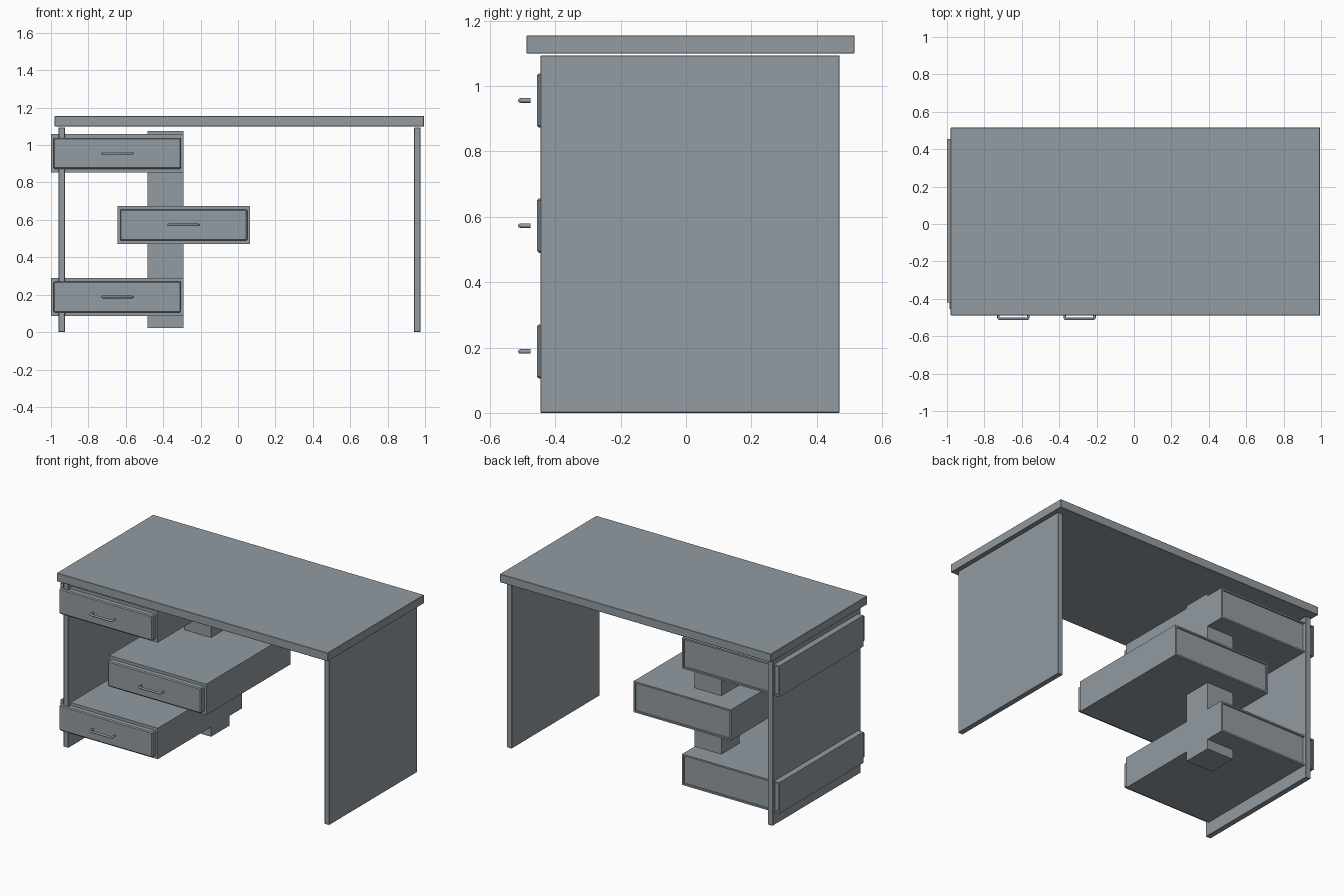
import bpy, bmesh
from mathutils import Vector

if "Cube" in bpy.data.objects:
    bpy.data.objects.remove(bpy.data.objects["Cube"])

grey = bpy.data.materials.new("slate grey")
grey.use_nodes = True
colour = (0.29, 0.33, 0.36, 1)
grey.diffuse_color = colour
grey.node_tree.nodes["Principled BSDF"].inputs["Base Color"].default_value = colour


def add_object(name, data):
    obj = bpy.data.objects.new(name, data)
    bpy.context.collection.objects.link(obj)
    data.materials.append(grey)
    return obj


def box(name, lo, hi, chamfer=0.0, recess_back=False):
    """Box between two corners; the back face can be framed and sunk."""
    lo, hi = Vector(lo), Vector(hi)
    bm = bmesh.new()
    bmesh.ops.create_cube(bm, size=1)
    for v in bm.verts:
        v.co = (lo + hi) / 2 + v.co * (hi - lo)
    if recess_back:
        bm.normal_update()
        back = [f for f in bm.faces if f.normal.y > 0.9]
        bmesh.ops.inset_region(bm, faces=back, thickness=0.015)
        # straight step inwards
        bmesh.ops.inset_region(bm, faces=back, thickness=0.0005, depth=-0.01)
    mesh = bpy.data.meshes.new(name)
    bm.to_mesh(mesh)
    bm.free()
    obj = add_object(name, mesh)
    if chamfer:
        mod = obj.modifiers.new("chamfer", "BEVEL")
        mod.width = chamfer
        mod.segments = 1
    return obj


def handle(name, x, z):
    """Round bar pull with two short legs and softened corners."""
    w, front, back, c = 0.08, -0.507, -0.476, 0.008
    half = [(w, back), (w, front + c), (w - c * 0.3, front + c * 0.3), (w - c, front)]
    path = [(-px, py) for px, py in half] + half[::-1]
    curve = bpy.data.curves.new(name, "CURVE")
    curve.dimensions = "3D"
    curve.bevel_depth = 0.007
    curve.bevel_resolution = 2
    curve.use_fill_caps = True
    spline = curve.splines.new("POLY")
    spline.points.add(len(path) - 1)
    for point, (px, py) in zip(spline.points, path):
        point.co = (x + px, py, z, 1)
    add_object(name, curve)


# Worktop and side panels
box("worktop", (-0.98, -0.488, 1.1), (0.995, 0.516, 1.155), 0.002)
box("right_panel", (-0.96, -0.445, 0), (-0.925, 0.47, 1.094), 0.002)
box("left_panel", (0.942, -0.445, 0), (0.976, 0.47, 1.094), 0.002)

# Post carrying the drawers
box("drawer_post", (-0.485, 0.135, 0.022), (-0.291, 0.325, 1.075))

# Staggered drawers: case, raised front and pull
for label, x, z in (("bottom", -0.645, 0.188), ("middle", -0.291, 0.573), ("top", -0.645, 0.956)):
    box(label + "_drawer_case", (x - 0.354, -0.42, z - 0.102), (x + 0.354, 0.455, z + 0.102),
        recess_back=True)
    box(label + "_drawer_front", (x - 0.341, -0.456, z - 0.083), (x + 0.341, -0.41, z + 0.083), 0.006)
    handle(label + "_drawer_handle", x, z)
